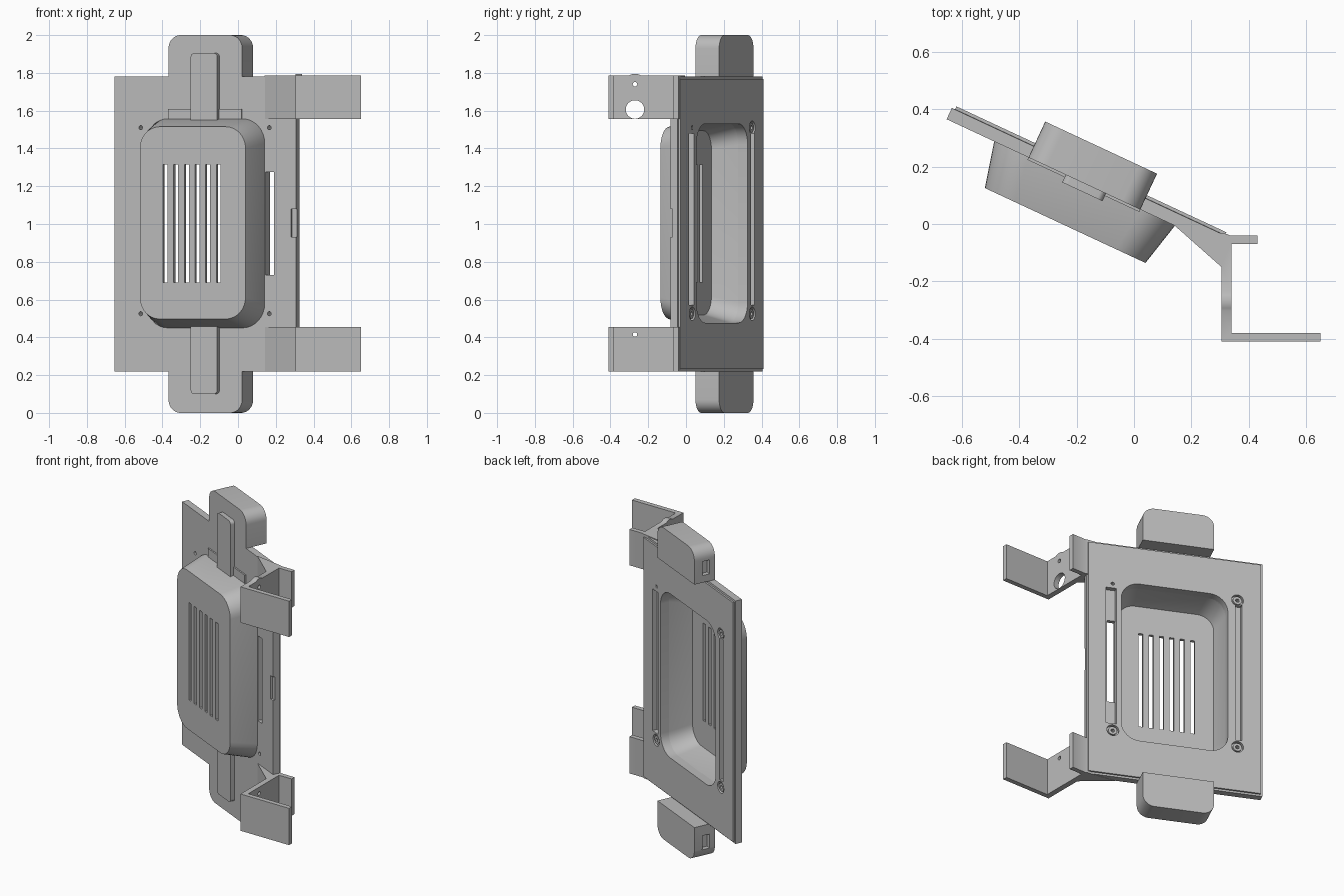
import bpy, bmesh, math
from mathutils import Matrix

cube = bpy.data.objects.get("Cube")
if cube:
    bpy.data.objects.remove(cube, do_unlink=True)

grey = bpy.data.materials.new("plain grey")
grey.use_nodes = True
COL = (0.5, 0.5, 0.5, 1)
grey.diffuse_color = COL
grey.node_tree.nodes["Principled BSDF"].inputs["Base Color"].default_value = COL

# Panel frame: local x runs along the panel, local y points out of its back
TILT = Matrix.Translation((-0.63, 0.415, 0)) @ Matrix.Rotation(math.radians(-25), 4, 'Z')
FLAT = Matrix.Identity(4)


def rounded(a0, a1, b0, b1, low=0.0, high=None, n=8):
    """Rounded rectangle outline, with separate radii for low and high corners."""
    high = low if high is None else high
    pts = []
    for i, (a, b, sa, sb, r) in enumerate([(a1, b1, -1, -1, high), (a0, b1, 1, -1, high),
                                           (a0, b0, 1, 1, low), (a1, b0, -1, 1, low)]):
        for k in range(n + 1 if r else 1):
            t = math.pi / 2 * (i + k / n)
            pts.append((a + sa * r + r * math.cos(t), b + sb * r + r * math.sin(t)) if r else (a, b))
    return pts


def circle(a, b, r):
    return rounded(a - r, a + r, b - r, b + r, r)


def loft(name, sections, axis='y', matrix=TILT):
    """Closed solid through (outline, depth) sections stacked along an axis."""
    bm = bmesh.new()
    place = {'x': lambda p, d: (d, p[0], p[1]),
             'y': lambda p, d: (p[0], d, p[1]),
             'z': lambda p, d: (p[0], p[1], d)}[axis]
    loops = [[bm.verts.new(place(p, d)) for p in pts] for pts, d in sections]
    n = len(loops[0])
    for lo, hi in zip(loops, loops[1:]):
        for i in range(n):
            j = (i + 1) % n
            bm.faces.new((lo[i], lo[j], hi[j], hi[i]))
    bm.faces.new(loops[0])
    bm.faces.new(loops[-1][::-1])
    bmesh.ops.remove_doubles(bm, verts=bm.verts, dist=1e-5)
    bmesh.ops.recalc_face_normals(bm, faces=bm.faces)
    mesh = bpy.data.meshes.new(name)
    bm.to_mesh(mesh)
    bm.free()
    mesh.materials.append(grey)
    ob = bpy.data.objects.new(name, mesh)
    ob.matrix_world = matrix
    bpy.context.collection.objects.link(ob)
    return ob


def slab(name, outline, d0, d1, axis='y', matrix=TILT):
    return loft(name, [(outline, d0), (outline, d1)], axis, matrix)


def combine(ob, others, operation='DIFFERENCE'):
    """Apply a boolean with each helper, then drop the helpers."""
    for other in others:
        other.hide_render = True
        mod = ob.modifiers.new("cut", 'BOOLEAN')
        mod.operation, mod.solver, mod.object = operation, 'EXACT', other
    bpy.context.view_layer.update()
    mesh = bpy.data.meshes.new_from_object(ob.evaluated_get(bpy.context.evaluated_depsgraph_get()))
    ob.modifiers.clear()
    ob.data = mesh
    for other in others:
        bpy.data.objects.remove(other, do_unlink=True)


def cavity():
    wide = rounded(0.21, 0.852, 0.477, 1.53, 0.11)
    deep = rounded(0.243, 0.819, 0.518, 1.494, 0.1)
    return loft("cavity_cutter", [(wide, 0.02), (wide, -0.055), (deep, -0.196)])


parts = []

# Back panel with a stepped rim
panel = loft("panel", [(rounded(0, 1.06, 0.22, 1.78), -0.055),
                       (rounded(0, 1.06, 0.22, 1.78), -0.012),
                       (rounded(0.012, 1.05, 0.232, 1.768), -0.011),
                       (rounded(0.012, 1.05, 0.232, 1.768), 0)])
cutters = [cavity(),
           slab("rail_cutter", rounded(0.125, 0.165, 0.57, 1.48), -0.03, 0.02),
           slab("rail_cutter", rounded(0.882, 0.945, 0.57, 1.48), -0.03, 0.02),
           slab("window_cutter", rounded(0.882, 0.93, 0.73, 1.275), -0.08, 0.03),
           slab("latch_cutter", rounded(1.03, 1.08, 0.93, 1.08), -0.08, -0.043)]
screws = [(u, z) for u in (0.152, 0.903) for z in (0.525, 1.51)]
for u, z in screws:
    cutters.append(slab("recess_cutter", circle(u, z, 0.036), -0.02, 0.02))
    cutters.append(slab("screw_cutter", circle(u, z, 0.011), -0.09, 0.03))
combine(panel, cutters)
parts.append(panel)

# Raised rings around the screw holes
for u, z in screws:
    ring = slab("screw_boss", circle(u, z, 0.026), -0.025, -0.004)
    combine(ring, [slab("hole_cutter", circle(u, z, 0.011), -0.05, 0.05)])
    parts.append(ring)

# Tapered hollow housing with vent slots
housing = loft("housing", [(rounded(0.184, 0.877, 0.45, 1.557, 0.13), -0.045),
                           (rounded(0.184, 0.877, 0.45, 1.557, 0.13), -0.06),
                           (rounded(0.222, 0.84, 0.497, 1.515, 0.115), -0.216)])
vents = [slab("vent_cutter", rounded(u - 0.013, u + 0.013, 0.69, 1.315), -0.25, -0.15)
         for u in (0.371 + 0.0622 * i for i in range(6))]
combine(housing, [cavity()] + vents)
parts.append(housing)

# End boxes with a port, and the raised channel bars in front of them
for side, z0, z1, port in (("upper", 1.78, 2.0, 1.87), ("lower", 0.0, 0.22, 0.11)):
    lo, hi = (0, 0.07) if side == "upper" else (0.07, 0)
    box = slab(side + "_box", rounded(0.315, 0.745, z0, z1, lo, hi), -0.055, 0.083)
    combine(box, [slab("port_cutter", rounded(-0.02, 0.03, port - 0.045, port + 0.045),
                       0.28, 0.345, 'x')])
    b0, b1 = (1.52, 1.905) if side == "upper" else (0.1, 0.48)
    bar = slab(side + "_bar", rounded(0.458, 0.613, b0, b1, lo * 0.3, hi * 0.3), -0.084, -0.05)
    combine(bar, [cavity()])
    parts += [box, bar]

# Low pad above the housing
pad = slab("housing_pad", rounded(0.315, 0.745, 1.54, 1.61), -0.064, -0.05)
combine(pad, [cavity()])
parts.append(pad)

# Wall brackets: gusset, upright, long arm and short arm in one section
section = [(0.14, -0.004), (0.305, -0.15), (0.305, -0.41), (0.65, -0.41), (0.65, -0.38),
           (0.34, -0.38), (0.34, -0.07), (0.43, -0.07), (0.43, -0.04), (0.335, -0.04),
           (0.325, -0.035)]
for side, z0, z1, pin in (("upper", 1.555, 1.785, 1.74), ("lower", 0.219, 0.455, 0.415)):
    bracket = slab(side + "_bracket", section, z0, z1, 'z', FLAT)
    holes = [(pin, 0.012)]
    if side == "upper":
        combine(bracket, [slab("hump", circle(-0.27, 1.735, 0.06), 0.305, 0.34, 'x', FLAT)], 'UNION')
        holes.append((1.606, 0.049))
    combine(bracket, [slab("hole_cutter", circle(-0.27, z, r), 0.25, 0.4, 'x', FLAT)
                      for z, r in holes])
    parts.append(bracket)

# Smooth the rounded corners, keep hard edges
bpy.ops.object.select_all(action='DESELECT')
for ob in parts:
    ob.select_set(True)
bpy.context.view_layer.objects.active = parts[0]
bpy.ops.object.shade_smooth_by_angle(angle=math.radians(30))
